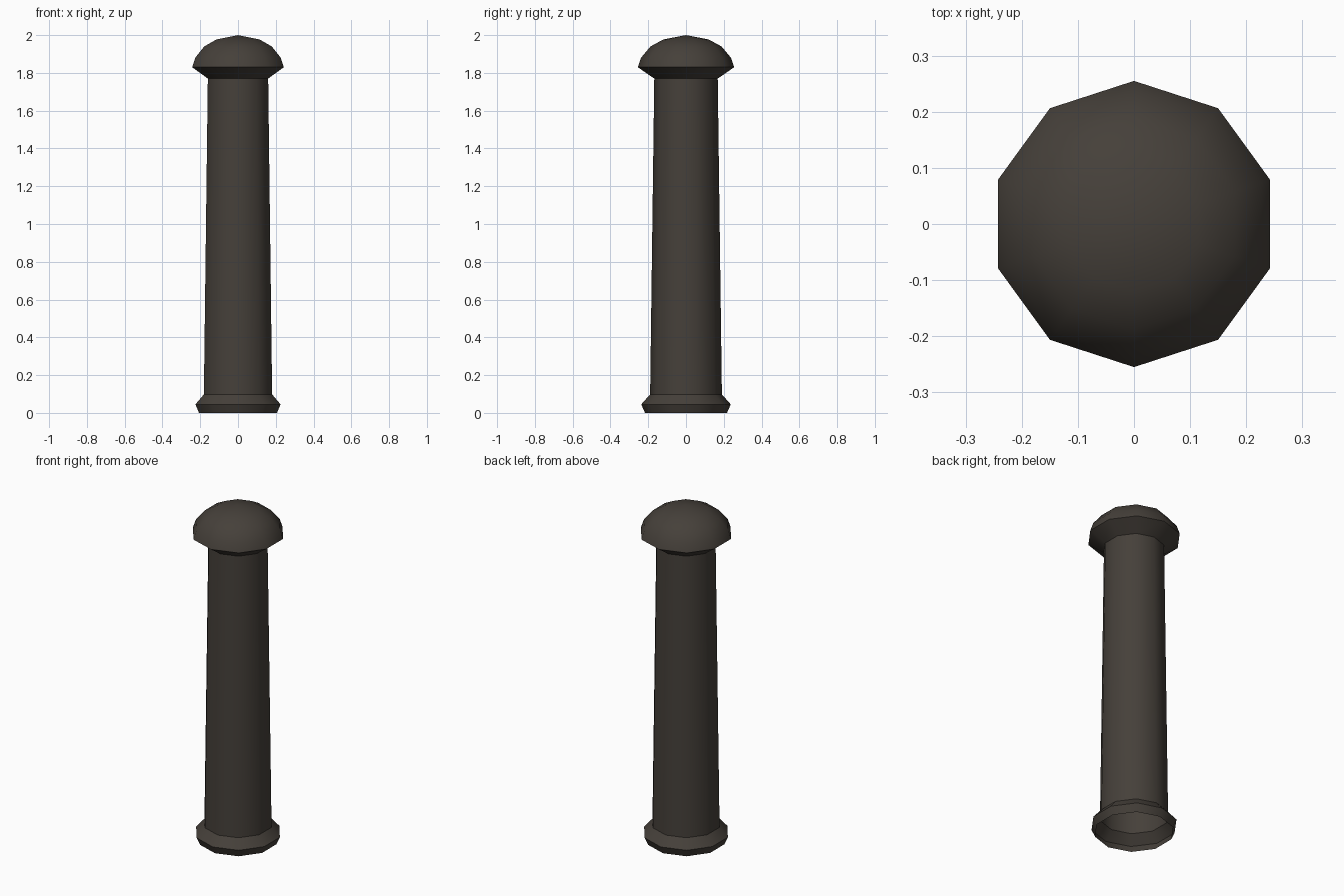
import bpy, bmesh, math

if "Cube" in bpy.data.objects:
    bpy.data.objects.remove(bpy.data.objects["Cube"])

SIDES = 10

mat = bpy.data.materials.new("dark iron")
mat.diffuse_color = (0.060, 0.051, 0.042, 1)
mat.use_nodes = True
mat.node_tree.nodes["Principled BSDF"].inputs["Base Color"].default_value = mat.diffuse_color


def lathe(name, profile):
    """Revolve (radius, z) points into a ten-sided shell; radius 0 closes to a tip."""
    bm = bmesh.new()
    rings = []
    for r, z in profile:
        if r == 0:
            rings.append([bm.verts.new((0, 0, z))] * SIDES)
        else:
            rings.append([bm.verts.new((r * math.cos(a), r * math.sin(a), z))
                          for a in (math.pi / 2 + math.tau * i / SIDES for i in range(SIDES))])
    for low, high in zip(rings, rings[1:]):
        for i in range(SIDES):
            j = (i + 1) % SIDES
            quad = [low[i], low[j], high[j], high[i]]
            bm.faces.new(list(dict.fromkeys(quad)))
    me = bpy.data.meshes.new(name)
    bm.to_mesh(me)
    bm.free()
    me.materials.append(mat)
    ob = bpy.data.objects.new(name, me)
    bpy.context.collection.objects.link(ob)
    bpy.ops.object.select_all(action='DESELECT')
    ob.select_set(True)
    bpy.context.view_layer.objects.active = ob
    bpy.ops.object.shade_smooth_by_angle(angle=math.radians(38))
    return ob


# flared foot ring, open underneath
lathe("foot_ring", [(0.217, 0), (0.237, 0.045), (0.19, 0.098)])
# tapered post
lathe("post_shaft", [(0.19, 0.098), (0.168, 1.77)])
# overhanging cap: sloped underside and domed top
lathe("domed_cap", [(0.168, 1.77), (0.255, 1.83), (0.238, 1.88), (0.188, 1.94), (0.12, 1.977), (0, 2.0)])
